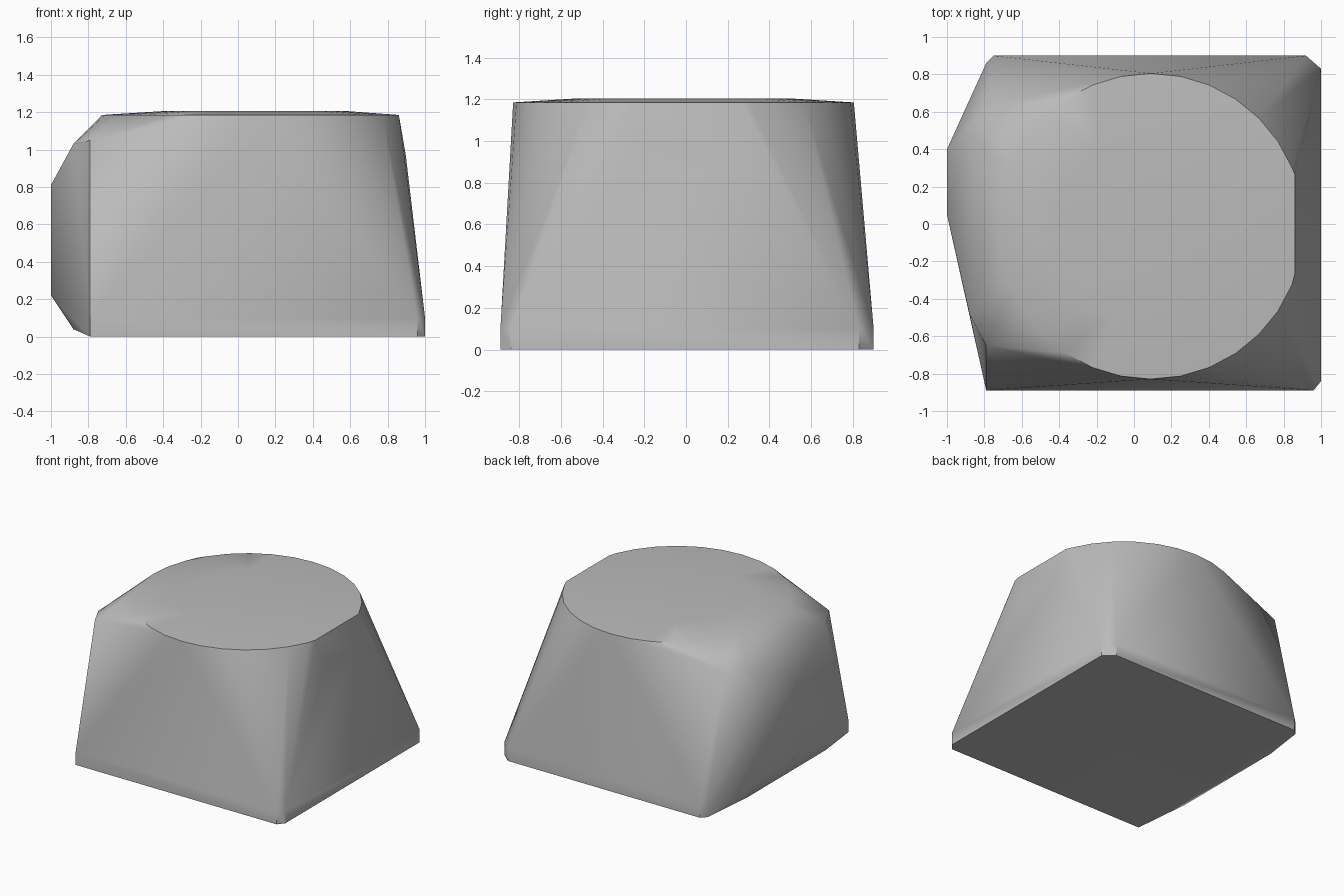
import bpy, bmesh
from math import cos, sin, tau, radians

cube = bpy.data.objects.get("Cube")
if cube:
    bpy.data.objects.remove(cube, do_unlink=True)

grey = bpy.data.materials.new("plain grey")
grey.use_nodes = True
colour = (0.5, 0.5, 0.5, 1)
grey.diffuse_color = colour
grey.node_tree.nodes["Principled BSDF"].inputs["Base Color"].default_value = colour


def circle(radius, z, x_limit=9):
    """Ring of points around the crown axis, cut off at x_limit."""
    ring = []
    for i in range(32):
        a = tau * i / 32
        x = 0.09 + radius * cos(a)
        if x < x_limit:
            ring.append((x, -0.012 + radius * sin(a), z))
    return ring


points = []

# Square foot with small chamfered corners and a short upright skirt
foot = [(-0.79, -0.89), (0.96, -0.89), (1, -0.84), (1, 0.83),
        (0.92, 0.9), (-0.75, 0.9), (-0.79, 0.86)]
for x, y in foot:
    points += [(x, y, 0), (x, y, 0.1)]

# Round crown, slightly domed, flattened on one side
points += circle(0.817, 1.185, 0.86) + circle(0.5, 1.205)
for side in (-1, 1):
    points.append((0.86, side * 0.265, 1.185))
    points.append((0.897, side * 0.2, 0.97))

# Shoulders and stepped bulge on the other side
points += [(-0.79, 0.63, 1.05), (-0.79, -0.65, 1.05)]
for x, y_pair, z_pair in ((-0.88, (-0.48, 0.48), (0.04, 1.03)),
                          (-1, (0.05, 0.4), (0.22, 0.81))):
    points += [(x, y, z) for y in y_pair for z in z_pair]

# Wrap everything in one convex skin
bm = bmesh.new()
for p in points:
    bm.verts.new(p)
hull = bmesh.ops.convex_hull(bm, input=bm.verts)
loose = {g for g in hull["geom_interior"] + hull["geom_unused"]
         if isinstance(g, bmesh.types.BMVert)}
bmesh.ops.delete(bm, geom=list(loose), context='VERTS')
bmesh.ops.dissolve_limit(bm, angle_limit=radians(0.3),
                         verts=bm.verts, edges=bm.edges)
bmesh.ops.recalc_face_normals(bm, faces=bm.faces)
mesh = bpy.data.meshes.new("rounded_block")
bm.to_mesh(mesh)
bm.free()
mesh.materials.append(grey)

block = bpy.data.objects.new("rounded_block", mesh)
bpy.context.collection.objects.link(block)
bpy.context.view_layer.objects.active = block
block.select_set(True)
bpy.ops.object.shade_smooth_by_angle(angle=radians(35))
